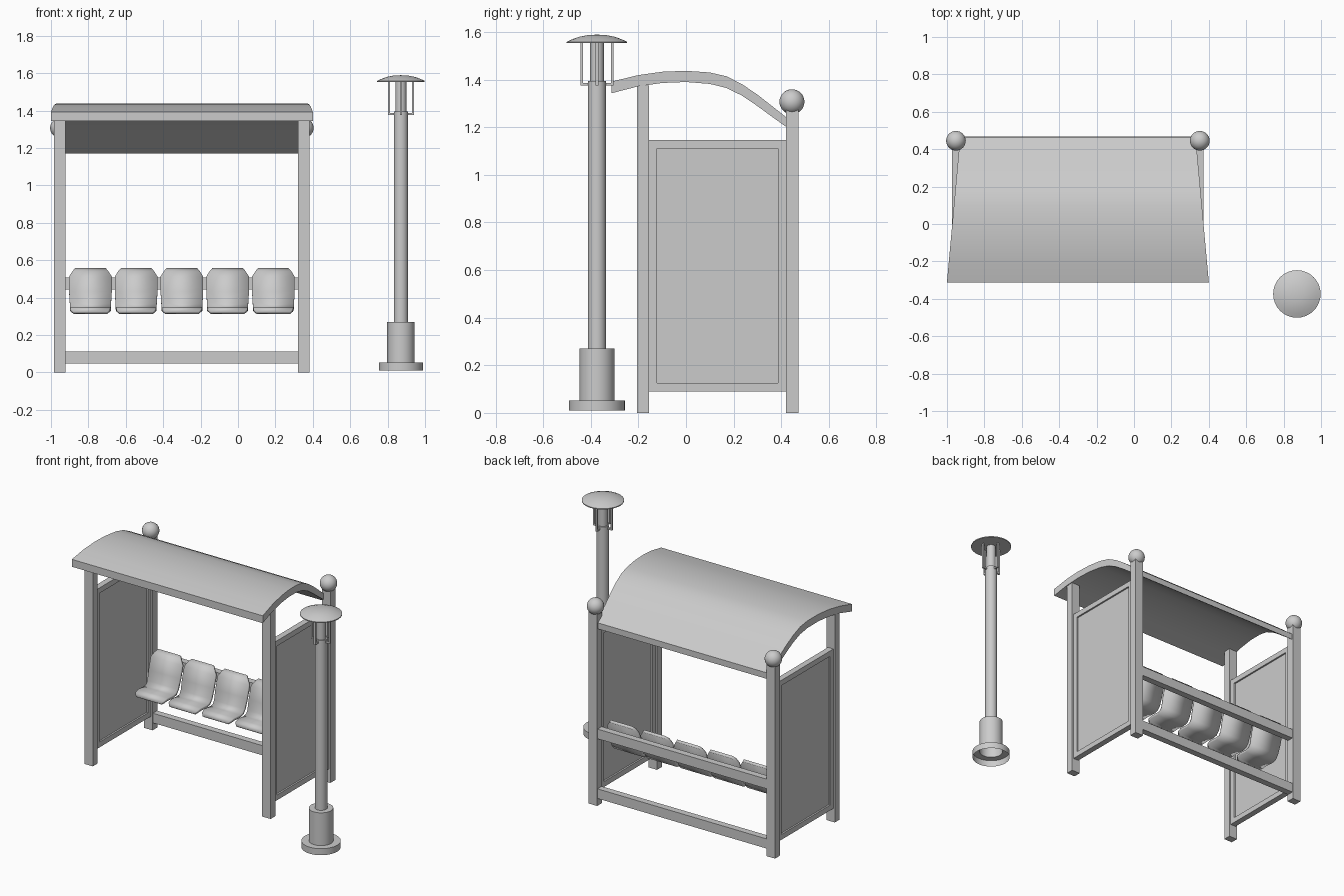
import bpy, bmesh, math

if "Cube" in bpy.data.objects:
    bpy.data.objects.remove(bpy.data.objects["Cube"])

CX = -0.30                  # shelter centre line
LX, LY = 0.871, -0.374      # lamp axis


def finish(name, bm, smooth=None):
    bmesh.ops.recalc_face_normals(bm, faces=bm.faces)
    me = bpy.data.meshes.new(name)
    bm.to_mesh(me)
    bm.free()
    ob = bpy.data.objects.new(name, me)
    bpy.context.collection.objects.link(ob)
    if smooth:
        bpy.ops.object.select_all(action='DESELECT')
        ob.select_set(True)
        bpy.context.view_layer.objects.active = ob
        bpy.ops.object.shade_smooth_by_angle(angle=math.radians(smooth))
    return ob


def box(name, x0, x1, y0, y1, z0, z1):
    bm = bmesh.new()
    bmesh.ops.create_cube(bm, size=1)
    for v in bm.verts:
        v.co.x = (x0 + x1) / 2 + v.co.x * (x1 - x0)
        v.co.y = (y0 + y1) / 2 + v.co.y * (y1 - y0)
        v.co.z = (z0 + z1) / 2 + v.co.z * (z1 - z0)
    return finish(name, bm)


def lathe(name, profile, x, y, n=32):
    bm = bmesh.new()
    vs = [bm.verts.new((x + r, y, z)) for r, z in profile]
    es = [bm.edges.new(p) for p in zip(vs, vs[1:])]
    bmesh.ops.spin(bm, geom=vs + es, cent=(x, y, 0), axis=(0, 0, 1),
                   angle=2 * math.pi, steps=n)
    bmesh.ops.remove_doubles(bm, verts=bm.verts, dist=1e-4)
    return finish(name, bm, 35)


def side_panel(name, x):
    # framed board with a recessed centre on both faces
    ob = box(name, x - 0.02, x + 0.02, -0.157, 0.422, 0.09, 1.147)
    bm = bmesh.new()
    bm.from_mesh(ob.data)
    sides = [f for f in bm.faces if abs(f.normal.x) > 0.9]
    bmesh.ops.inset_individual(bm, faces=sides, thickness=0.05)
    bmesh.ops.inset_individual(bm, faces=sides, thickness=0.001, depth=-0.01)
    bm.to_mesh(ob.data)
    bm.free()


# Posts, ball finials and side panels
for side, s in (("left", -1), ("right", 1)):
    x = CX + s * 0.652
    box(side + "_front_post", x - 0.031, x + 0.031, -0.205, -0.155, 0, 1.375)
    box(side + "_rear_post", x - 0.031, x + 0.031, 0.42, 0.472, 0, 1.275)
    side_panel(side + "_panel", x)
    bm = bmesh.new()
    bmesh.ops.create_uvsphere(bm, u_segments=32, v_segments=16, radius=0.0525)
    bmesh.ops.translate(bm, verts=bm.verts, vec=(x, 0.445, 1.307))
    finish(side + "_ball_finial", bm, 35)

# Rear rails
box("lower_rail", CX - 0.63, CX + 0.63, 0.424, 0.468, 0.048, 0.112)
box("seat_rail", CX - 0.63, CX + 0.63, 0.424, 0.468, 0.444, 0.508)

# Curved roof, narrowing towards the back
roof = [(-0.312, 1.392, 1.343), (-0.2, 1.419, 1.372), (-0.1, 1.433, 1.386),
        (0, 1.437, 1.390), (0.1, 1.430, 1.382), (0.17, 1.414, 1.365),
        (0.235, 1.381, 1.333), (0.3, 1.337, 1.289), (0.36, 1.290, 1.245),
        (0.42, 1.243, 1.202), (0.463, 1.210, 1.170)]
bm = bmesh.new()
rows = []
for y, zt, zb in roof:
    h = 0.70 - 0.07 * (y + 0.312) / 0.775
    rows.append([bm.verts.new((CX + sx * h, y, z))
                 for sx, z in ((-1, zt), (1, zt), (1, zb), (-1, zb))])
for a, b in zip(rows, rows[1:]):
    for i in range(4):
        j = (i + 1) % 4
        bm.faces.new((a[i], a[j], b[j], b[i]))
bm.faces.new(rows[0])
bm.faces.new(rows[-1])
finish("roof", bm, 35)

# Shell seats: y, z, half width from front lip to top of the back
shell = [(0.195, 0.318, 0.090), (0.205, 0.333, 0.105), (0.235, 0.340, 0.109),
         (0.295, 0.336, 0.109), (0.325, 0.342, 0.109), (0.343, 0.365, 0.110),
         (0.362, 0.430, 0.114), (0.385, 0.510, 0.114), (0.396, 0.538, 0.095),
         (0.412, 0.553, 0.080)]
for k in range(5):
    bm = bmesh.new()
    rows = []
    for y, z, h in shell:
        rows.append([bm.verts.new((CX + (k - 2) * 0.2445 + sx * h, y, z))
                     for sx in (-1, 1)])
    for a, b in zip(rows, rows[1:]):
        bm.faces.new((a[0], a[1], b[1], b[0]))
    seat = finish("seat_%d" % (k + 1), bm, 40)
    mod = seat.modifiers.new("thickness", 'SOLIDIFY')
    mod.thickness = 0.018
    mod.offset = 0

# Lamp: base open underneath, then sleeve, pole and light tube
lathe("lamp_base", [(0.118, 0.01), (0.118, 0.053), (0.0735, 0.053)], LX, LY)
lathe("lamp_sleeve", [(0.0735, 0.053), (0.0735, 0.27), (0.036, 0.27)], LX, LY)
lathe("lamp_pole", [(0, 0.26), (0.038, 0.26), (0.038, 1.395), (0, 1.395)], LX, LY)
lathe("lamp_tube", [(0.029, 1.39), (0.029, 1.556)], LX, LY)
lathe("lamp_cap", [(0, 1.553), (0.127, 1.553), (0.127, 1.559), (0.105, 1.569),
                   (0.075, 1.580), (0.04, 1.587), (0, 1.589)], LX, LY)

# Four L-shaped brackets holding the cap
for i in range(4):
    bm = bmesh.new()
    pts = [(0.03, 1.375), (0.069, 1.375), (0.069, 1.556), (0.058, 1.556),
           (0.058, 1.386), (0.03, 1.386)]
    f = bm.faces.new([bm.verts.new((r, -0.006, z)) for r, z in pts])
    ext = bmesh.ops.extrude_face_region(bm, geom=[f])["geom"]
    bmesh.ops.translate(bm, vec=(0, 0.012, 0),
                        verts=[g for g in ext if isinstance(g, bmesh.types.BMVert)])
    if f.is_valid and len(bm.faces) == 7:
        bm.faces.new([v for v in f.verts])
    ob = finish("lamp_bracket_%d" % (i + 1), bm)
    ob.location = (LX, LY, 0)
    ob.rotation_euler.z = i * math.pi / 2
